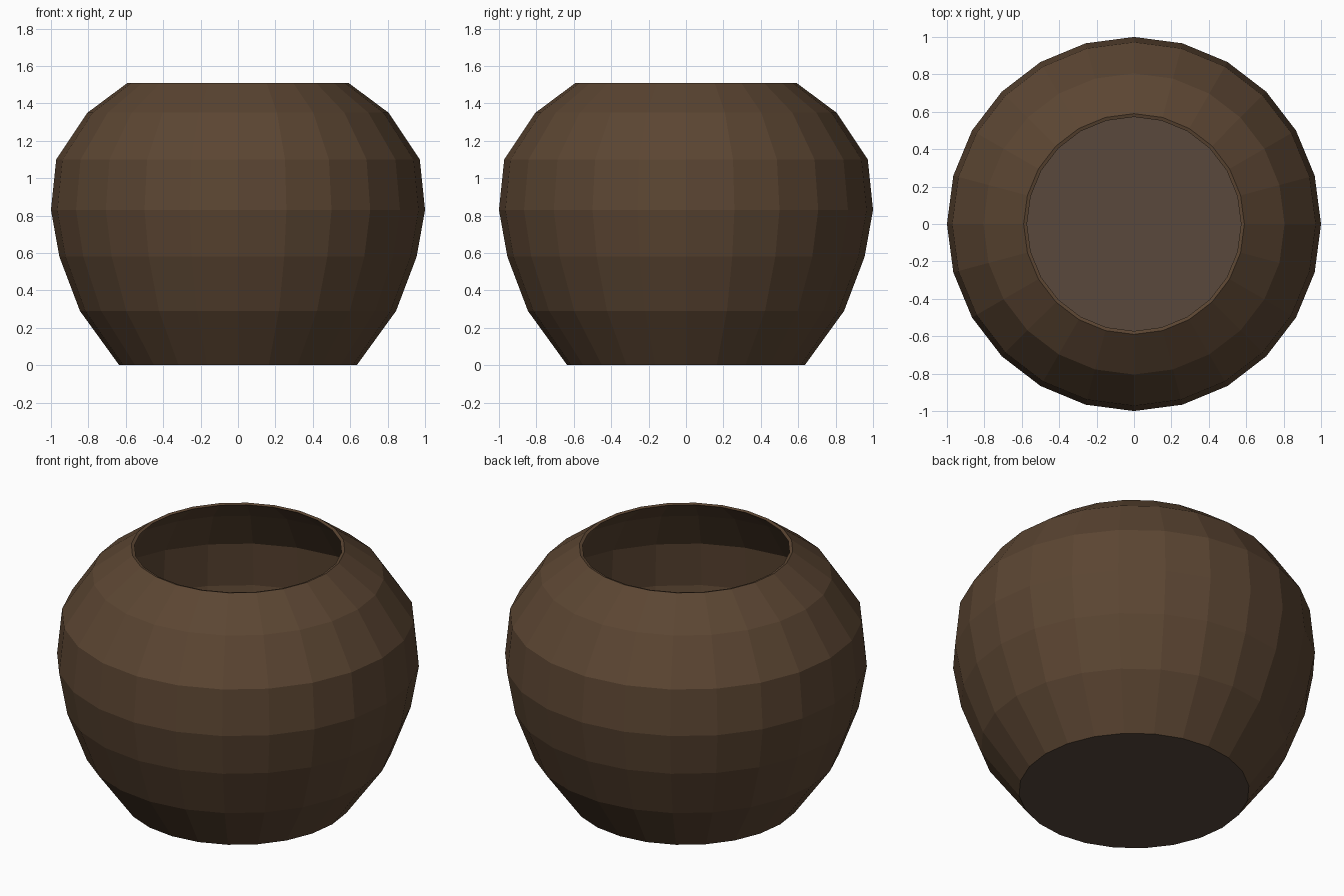
import bpy, bmesh
from math import cos, sin, tau

if "Cube" in bpy.data.objects:
    bpy.data.objects.remove(bpy.data.objects["Cube"])

SIDES = 24
# (radius, height) from the foot up the outside to the rim, then down the inside
OUTER = [(0.635, 0), (0.845, 0.29), (0.955, 0.58), (1.0, 0.83),
         (0.972, 1.10), (0.805, 1.35), (0.59, 1.51)]
INNER = [(0.572, 1.505), (0.785, 1.34), (0.948, 1.095), (0.975, 0.83),
         (0.932, 0.585), (0.823, 0.30), (0.62, 0.02)]


def material(name, color):
    mat = bpy.data.materials.new(name)
    mat.diffuse_color = (*color, 1)
    mat.use_nodes = True
    mat.node_tree.nodes["Principled BSDF"].inputs["Base Color"].default_value = mat.diffuse_color
    return mat


def ring(bm, r, z):
    return [bm.verts.new((r * cos(tau * i / SIDES), r * sin(tau * i / SIDES), z))
            for i in range(SIDES)]


# Hollow bowl: one lathed shell with flat facets
bm = bmesh.new()
rings = [ring(bm, r, z) for r, z in OUTER + INNER]
for low, high in zip(rings, rings[1:]):
    for i in range(SIDES):
        j = (i + 1) % SIDES
        bm.faces.new((low[i], low[j], high[j], high[i]))

# Underside and inner floor
for face in (bm.faces.new(rings[0][::-1]), bm.faces.new(rings[-1])):
    face.material_index = 1
bmesh.ops.recalc_face_normals(bm, faces=bm.faces)

mesh = bpy.data.meshes.new("pot")
bm.to_mesh(mesh)
bm.free()
mesh.materials.append(material("brown_clay", (0.105, 0.06, 0.032)))
mesh.materials.append(material("dusty_clay", (0.10, 0.066, 0.046)))
bpy.context.collection.objects.link(bpy.data.objects.new("pot", mesh))
